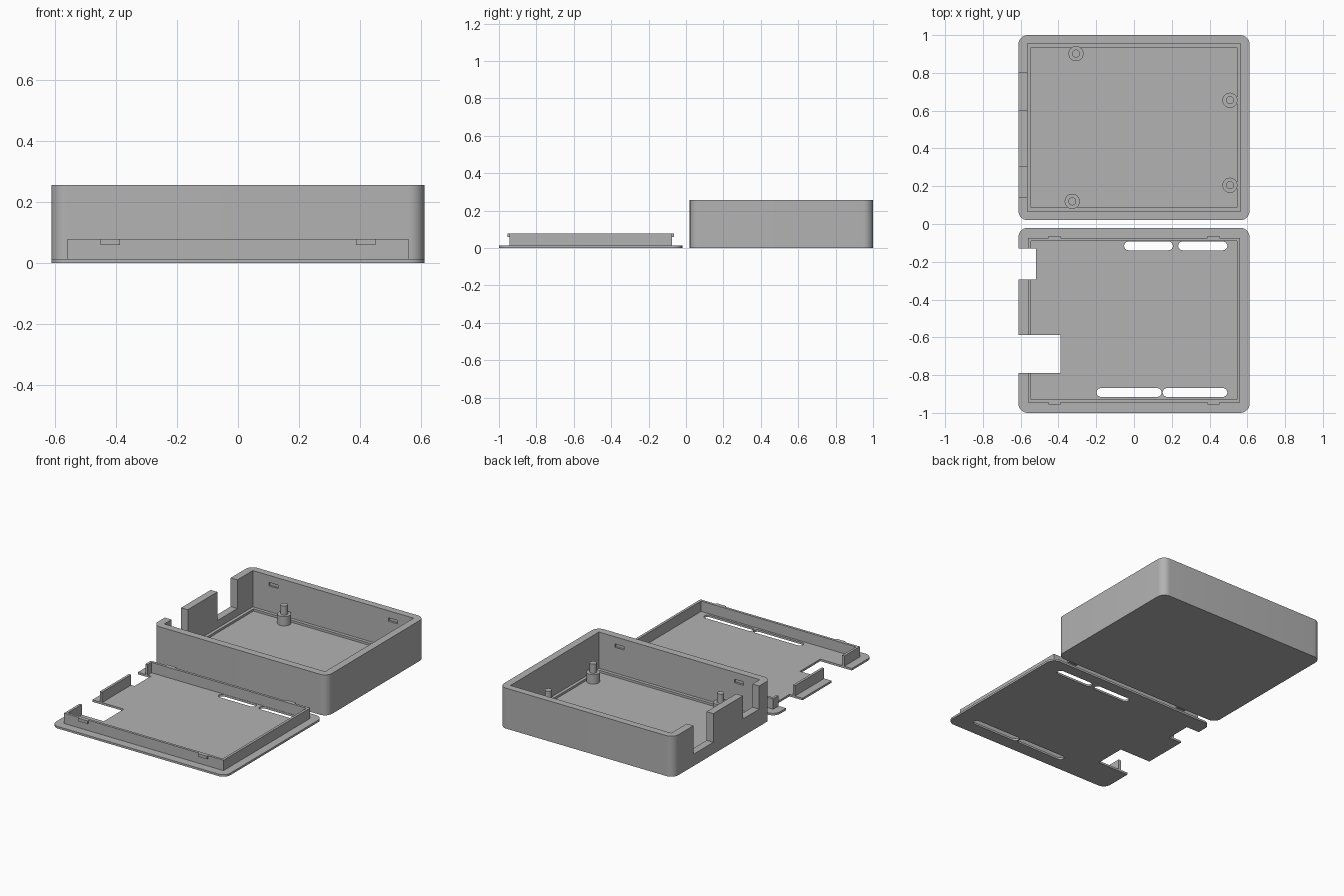
import bpy, bmesh, math

cube = bpy.data.objects.get("Cube")
if cube:
    bpy.data.objects.remove(cube, do_unlink=True)

GREY = (0.45, 0.45, 0.45, 1.0)
mat = bpy.data.materials.new("grey plastic")
mat.use_nodes = True
mat.diffuse_color = GREY
bsdf = next(n for n in mat.node_tree.nodes if n.type == 'BSDF_PRINCIPLED')
bsdf.inputs["Base Color"].default_value = GREY


def prism(name, x, y, z, radius=0.0, steps=10):
    """Upright block spanning the x, y and z ranges, with optional round corners."""
    bm = bmesh.new()
    pts = []
    for i, (cx, cy) in enumerate([(x[1], y[1]), (x[0], y[1]), (x[0], y[0]), (x[1], y[0])]):
        if not radius:
            pts.append((cx, cy))
            continue
        ox = cx - math.copysign(radius, cx - sum(x) / 2)
        oy = cy - math.copysign(radius, cy - sum(y) / 2)
        for s in range(steps + 1):
            a = (i + s / steps) * math.pi / 2
            pts.append((ox + radius * math.cos(a), oy + radius * math.sin(a)))
    base = bm.faces.new([bm.verts.new((px, py, z[0])) for px, py in pts])
    top = bmesh.ops.extrude_face_region(bm, geom=[base])["geom"]
    bmesh.ops.translate(bm, vec=(0, 0, z[1] - z[0]),
                        verts=[v for v in top if isinstance(v, bmesh.types.BMVert)])
    bmesh.ops.remove_doubles(bm, verts=bm.verts, dist=1e-5)
    bmesh.ops.recalc_face_normals(bm, faces=bm.faces)
    mesh = bpy.data.meshes.new(name)
    bm.to_mesh(mesh)
    bm.free()
    mesh.materials.append(mat)
    ob = bpy.data.objects.new(name, mesh)
    bpy.context.collection.objects.link(ob)
    return ob


def combine(target, tool, operation):
    """Cut or join a helper solid and discard it."""
    tool.hide_render = True
    mod = target.modifiers.new("combine", 'BOOLEAN')
    mod.operation, mod.solver, mod.object = operation, 'EXACT', tool
    bpy.context.view_layer.objects.active = target
    bpy.ops.object.modifier_apply(modifier=mod.name)
    bpy.data.objects.remove(tool, do_unlink=True)


def cut(target, x, y, z, radius=0.0):
    combine(target, prism("cutter", x, y, z, radius), 'DIFFERENCE')


def add(target, x, y, z):
    combine(target, prism("addition", x, y, z), 'UNION')


W, H, FLOOR = 0.612, 0.257, 0.013
CLIPS = [(-0.452, -0.388), (0.388, 0.452)]

# Open tray with a low ledge around its floor
tray = prism("case_tray", (-W, W), (0.02, 1.0), (0, H), 0.05)
cut(tray, (-0.565, 0.565), (0.067, 0.955), (0.027, 0.4))
cut(tray, (-0.545, 0.545), (0.088, 0.934), (FLOOR, 0.1))

# Port openings in the right-hand wall
cut(tray, (-0.7, -0.555), (0.60, 0.80), (0.075, 0.4))
cut(tray, (-0.7, -0.555), (0.14, 0.303), (0.11, 0.4))

# Recesses that receive the lid clips
for x in CLIPS:
    for y in [(0.055, 0.08), (0.94, 0.967)]:
        cut(tray, x, y, (0.19, 0.212))

# Lid plate with raised rim
lid = prism("case_lid", (-W, W), (-1.0, -0.02), (0, FLOOR), 0.05)
rim = prism("lid_rim", (-0.56, 0.56), (-0.945, -0.075), (0.006, 0.079))
cut(rim, (-0.544, 0.544), (-0.929, -0.091), (-0.1, 0.2))
combine(lid, rim, 'UNION')

# Snap clips on the rim
for x in CLIPS:
    for y in [(-0.955, -0.935), (-0.085, -0.064)]:
        add(lid, x, y, (0.06, 0.079))

# Port cutouts in the lid
cut(lid, (-0.7, -0.52), (-0.295, -0.13), (-0.1, 0.2))
cut(lid, (-0.7, -0.39), (-0.79, -0.587), (-0.1, 0.2))

# Rounded ventilation slots
for y, spans in [(-0.116, [(-0.052, 0.206), (0.234, 0.494)]),
                 (-0.892, [(-0.198, 0.146), (0.152, 0.494)])]:
    for x in spans:
        cut(lid, x, (y - 0.023, y + 0.023), (-0.1, 0.2), 0.0229)

# Board standoffs, each with a locating pin
parts = [tray, lid]
for i, (x, y) in enumerate([(-0.307, 0.902), (0.508, 0.655), (0.508, 0.205), (-0.327, 0.12)], 1):
    for name, r, z0, z1 in [("standoff", 0.04, FLOOR - 0.005, 0.072),
                            ("locating_pin", 0.021, 0.07, 0.13)]:
        bpy.ops.mesh.primitive_cylinder_add(vertices=40, radius=r, depth=z1 - z0,
                                            location=(x, y, (z0 + z1) / 2))
        ob = bpy.context.object
        ob.name = f"{name}_{i}"
        ob.data.materials.append(mat)
        parts.append(ob)

# Smooth the rounded corners and keep the other edges crisp
bpy.ops.object.select_all(action='DESELECT')
for ob in parts:
    ob.select_set(True)
bpy.context.view_layer.objects.active = tray
bpy.ops.object.shade_smooth_by_angle(angle=math.radians(30))
